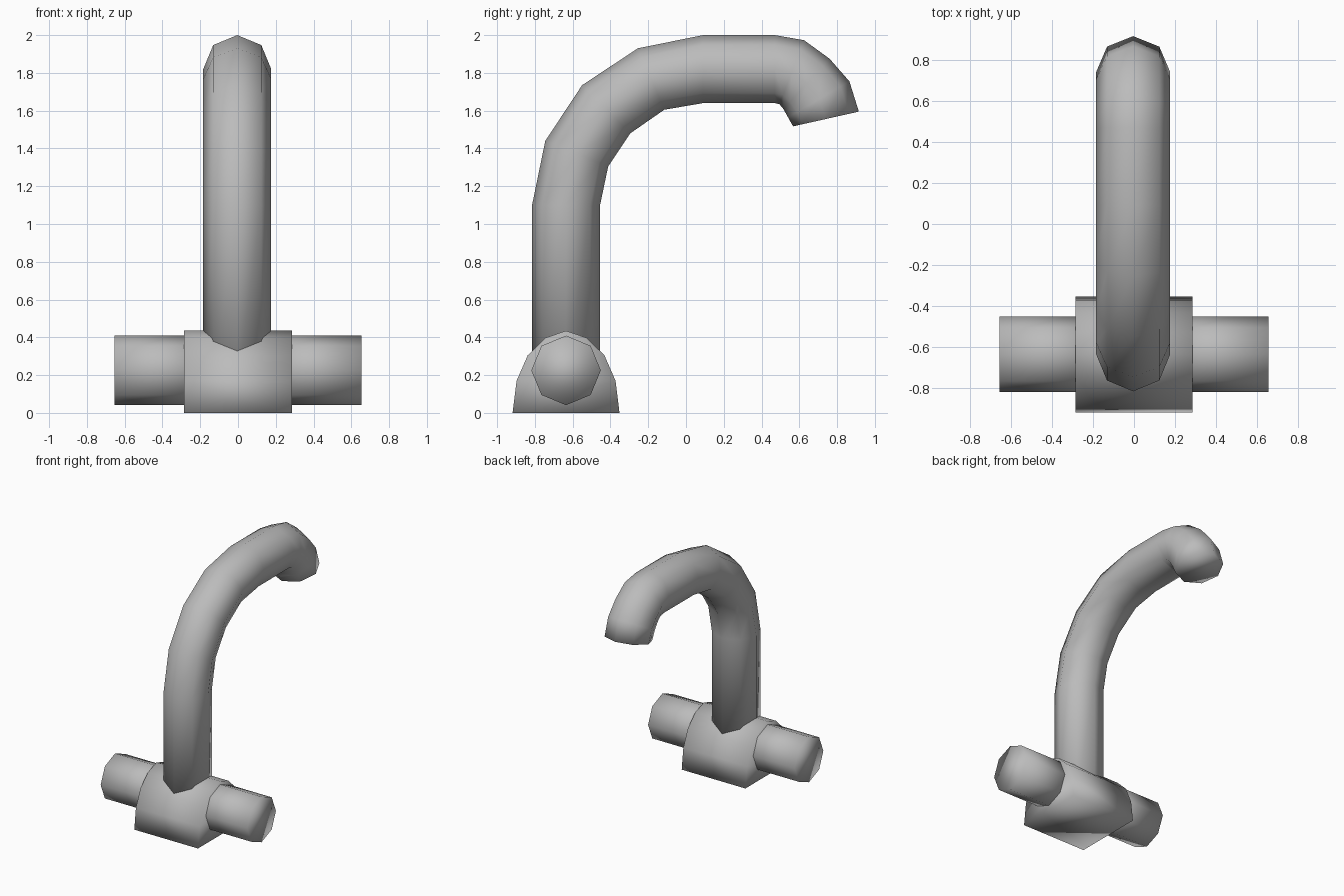
import bpy
import bmesh
from math import sin, cos, pi
from mathutils import Vector

cube = bpy.data.objects.get("Cube")
if cube:
    bpy.data.objects.remove(cube, do_unlink=True)

metal = bpy.data.materials.new("grey metal")
metal.use_nodes = True
grey = (0.5, 0.5, 0.5, 1)
metal.diffuse_color = grey
metal.node_tree.nodes["Principled BSDF"].inputs["Base Color"].default_value = grey

SIDES = 8
BASE_Y = -0.635


def loft(name, rings):
    """Skin a list of matching point rings and cap both ends."""
    bm = bmesh.new()
    loops = [[bm.verts.new(p) for p in ring] for ring in rings]
    for a, b in zip(loops, loops[1:]):
        for i in range(len(a)):
            j = (i + 1) % len(a)
            bm.faces.new((a[i], a[j], b[j], b[i]))
    bm.faces.new(loops[0])
    bm.faces.new(loops[-1])
    bmesh.ops.recalc_face_normals(bm, faces=bm.faces)
    for f in bm.faces:
        f.smooth = True
    mesh = bpy.data.meshes.new(name)
    bm.to_mesh(mesh)
    bm.free()
    mesh.materials.append(metal)
    obj = bpy.data.objects.new(name, mesh)
    bpy.context.collection.objects.link(obj)
    return obj


def pipe_ring(outer, inner, radius=0.18, x=-0.004):
    """Octagon spanning an outer and an inner (y, z) point."""
    o, i = Vector((x, *outer)), Vector((x, *inner))
    mid, half = (o + i) / 2, (o - i) / 2
    angles = [2 * pi * k / SIDES for k in range(SIDES)]
    return [mid + half * cos(a) + Vector((radius * sin(a), 0, 0)) for a in angles]


# Spout: upright pipe, wide bend, short level run and turned-down nozzle
bends = [
    ((-0.815, 0.15), (-0.455, 0.15)),
    ((-0.815, 1.10), (-0.455, 1.10)),
    ((-0.745, 1.44), (-0.412, 1.305)),
    ((-0.55, 1.735), (-0.295, 1.48)),
    ((-0.255, 1.93), (-0.115, 1.605)),
    ((0.09, 2.0), (0.09, 1.64)),
    ((0.47, 2.0), (0.47, 1.64)),
    ((0.625, 1.973), (0.495, 1.634)),
    ((0.76, 1.875), (0.517, 1.607)),
    ((0.865, 1.755), (0.54, 1.565)),
    ((0.915, 1.595), (0.567, 1.517)),
]
loft("spout", [pipe_ring(o, i) for o, i in bends])

# Body: half-round block with a flat underside
half_profile = [(0.283, 0), (0.262, 0.17), (0.203, 0.305), (0.108, 0.398), (0, 0.435)]
profile = half_profile + [(-y, z) for y, z in reversed(half_profile[:-1])]
loft("body", [[(x, BASE_Y + y, z) for y, z in profile] for x in (-0.285, 0.285)])

# Handles: one octagonal knob on each side
for side, name in ((1, "left_handle"), (-1, "right_handle")):
    loft(name, [[(side * x, BASE_Y + 0.184 * sin(2 * pi * k / SIDES),
                  0.225 + 0.184 * cos(2 * pi * k / SIDES)) for k in range(SIDES)]
                for x in (0.15, 0.655)])
